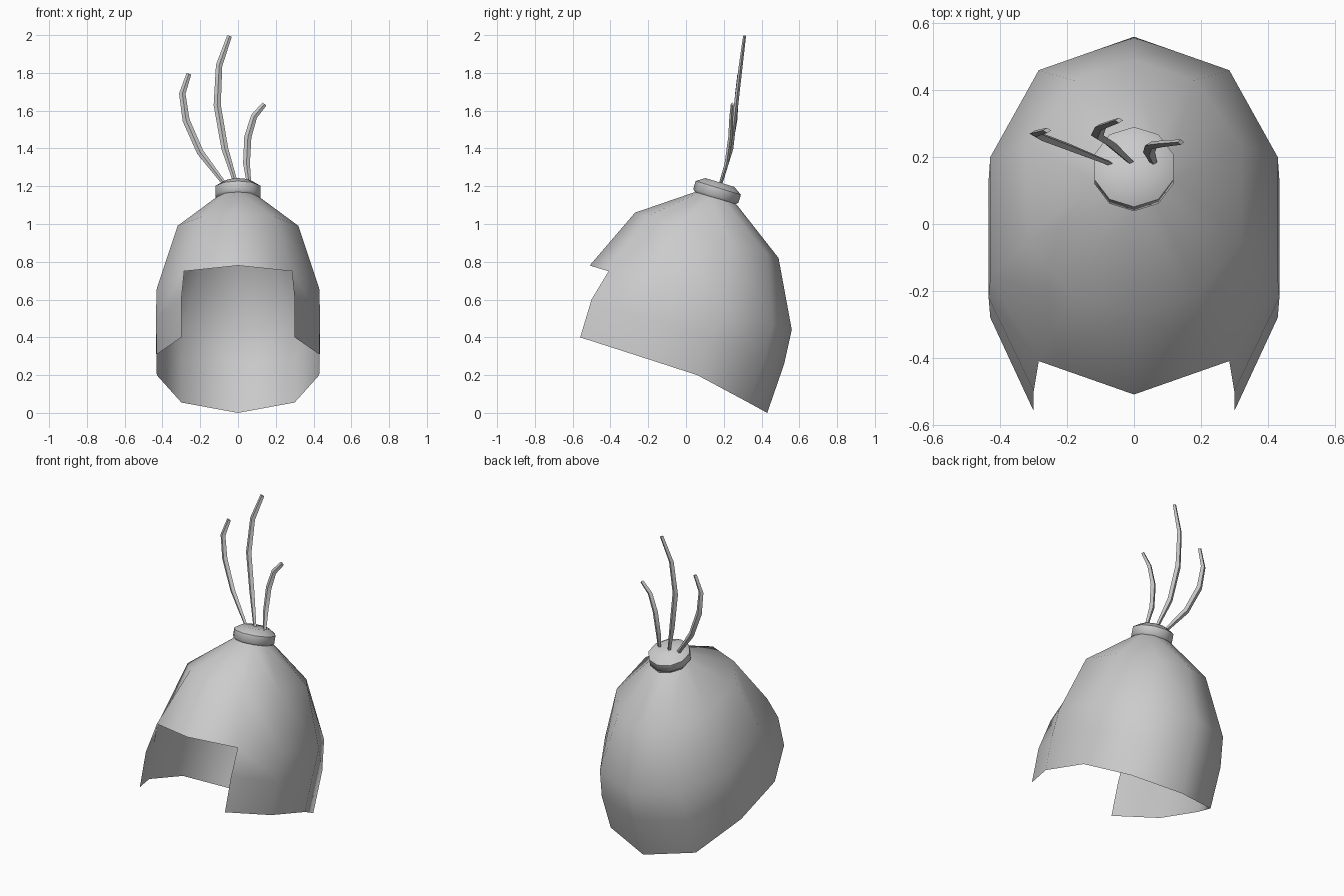
import bpy, bmesh, math
from mathutils import Matrix, Vector

if "Cube" in bpy.data.objects:
    bpy.data.objects.remove(bpy.data.objects["Cube"])


def finish(name, bm, angle=50):
    bmesh.ops.recalc_face_normals(bm, faces=bm.faces[:])
    me = bpy.data.meshes.new(name)
    bm.to_mesh(me)
    bm.free()
    ob = bpy.data.objects.new(name, me)
    bpy.context.collection.objects.link(ob)
    bpy.ops.object.select_all(action='DESELECT')
    bpy.context.view_layer.objects.active = ob
    ob.select_set(True)
    bpy.ops.object.shade_smooth_by_angle(angle=math.radians(angle))
    return ob


# Helmet shell: half rings from front centre to back centre, mirrored in x
half_rings = [
    [(0, .05, 1.17), (.065, .07, 1.165), (.11, .13, 1.145), (.11, .20, 1.125), (.065, .25, 1.11), (0, .27, 1.10)],
    [(0, -.27, 1.06), (.19, -.21, 1.04), (.32, -.05, .99), (.32, .24, .90), (.18, .43, .84), (0, .49, .82)],
    [(0, -.51, .78), (.285, -.41, .75), (.43, -.16, .66), (.43, .20, .55), (.285, .46, .47), (0, .56, .44)],
    [None, (.30, -.50, .60), (.435, -.22, .505), (.435, .13, .40), (.30, .42, .29), (0, .52, .26)],
    [None, (.30, -.56, .40), (.43, -.28, .31), (.43, .06, .20), (.30, .33, .055), (0, .43, 0)],
]
bm = bmesh.new()
for side in (1, -1):
    grid = [[p and bm.verts.new((p[0] * side, p[1], p[2])) for p in r] for r in half_rings]
    for a, b in zip(grid, grid[1:]):
        for i in range(5):
            quad = (a[i], b[i], b[i + 1], a[i + 1])
            if all(quad):                       # gap leaves the face opening
                bm.faces.new(quad)
bmesh.ops.remove_doubles(bm, verts=bm.verts[:], dist=1e-4)
finish("helmet_shell", bm)

# Tilted knob on the crown, lathed from a short profile
bm = bmesh.new()
tilt = Matrix.Translation((0, .165, 1.172)) @ Matrix.Rotation(math.radians(-17), 4, 'X')
SIDES = 10
rings = []
for r, z in [(.095, -.05), (.125, -.025), (.125, .02), (.08, .05)]:
    rings.append([bm.verts.new(tilt @ Vector((r * math.sin(math.tau * i / SIDES),
                                              r * math.cos(math.tau * i / SIDES), z)))
                  for i in range(SIDES)])
for a, b in zip(rings, rings[1:]):
    for i in range(SIDES):
        j = (i + 1) % SIDES
        bm.faces.new((a[i], a[j], b[j], b[i]))
bm.faces.new(rings[0])
bm.faces.new(rings[-1])
finish("crown_knob", bm)


# Plume strands: thin four-sided tubes along bent paths
def strand(name, path):
    bm = bmesh.new()
    pts = [Vector(p) for p in path]
    rings = []
    for i, p in enumerate(pts):
        d = (pts[min(i + 1, len(pts) - 1)] - pts[max(i - 1, 0)]).normalized()
        u = d.cross(Vector((0, 1, 0))).normalized()
        v = u.cross(d)
        w = (.011, .018, .019, .017, .013)[i]
        rings.append([bm.verts.new(p + o) for o in (u * w, v * w * .6, -u * w, -v * w * .6)])
    for a, b in zip(rings, rings[1:]):
        for i in range(4):
            j = (i + 1) % 4
            bm.faces.new((a[i], a[j], b[j], b[i]))
    bm.faces.new(rings[0])
    bm.faces.new(rings[-1])
    finish(name, bm)


strand("plume_left", [(-.07, .18, 1.21), (-.20, .232, 1.38), (-.275, .26, 1.55), (-.295, .27, 1.69), (-.26, .28, 1.795)])
strand("plume_middle", [(-.01, .185, 1.21), (-.07, .24, 1.40), (-.11, .265, 1.63), (-.10, .29, 1.84), (-.045, .31, 1.995)])
strand("plume_right", [(.06, .18, 1.20), (.045, .215, 1.32), (.052, .235, 1.46), (.085, .24, 1.57), (.14, .245, 1.635)])
